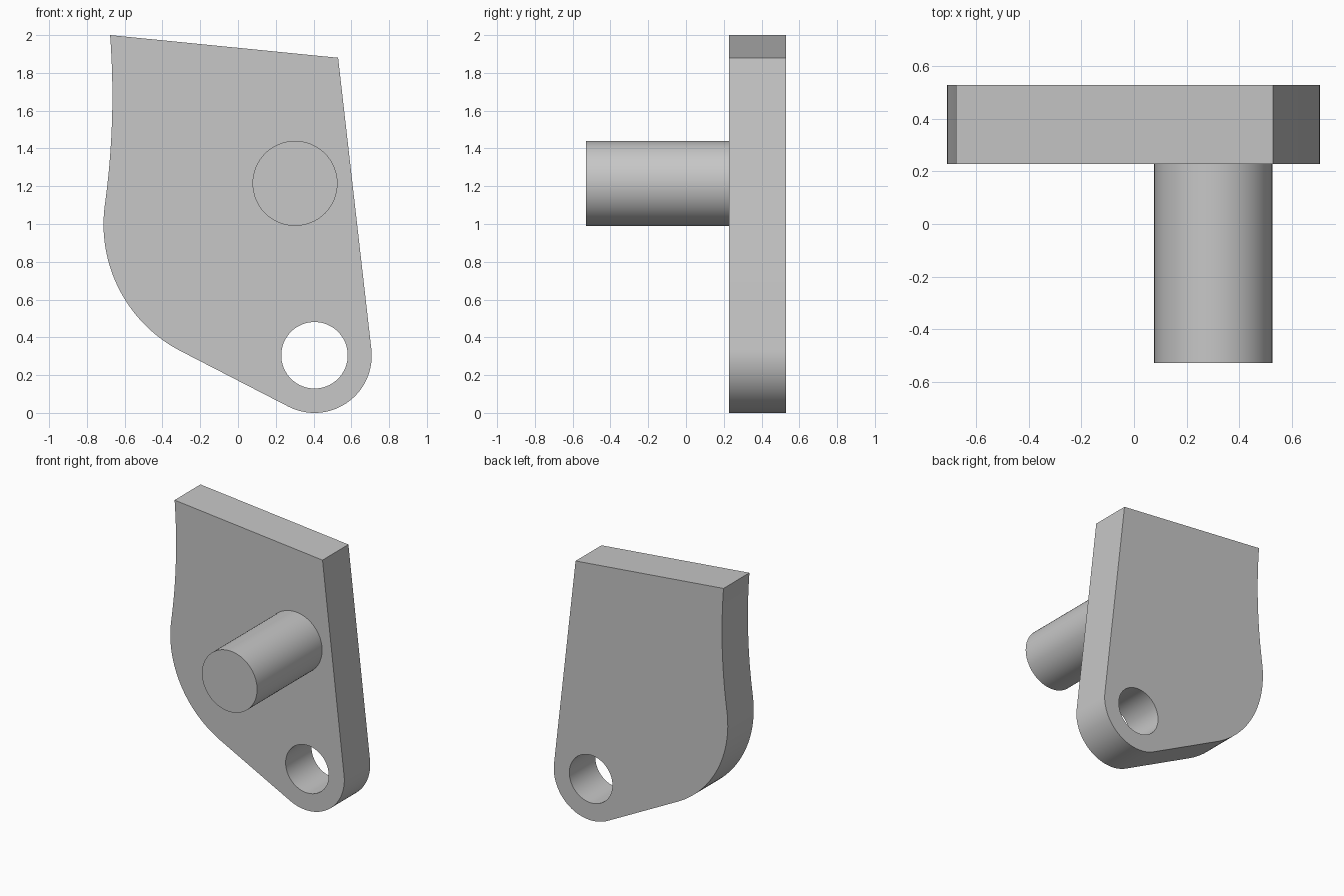
import bpy, bmesh
from math import sin, cos, radians, pi

cube = bpy.data.objects.get("Cube")
if cube:
    bpy.data.objects.remove(cube, do_unlink=True)

FRONT, BACK = 0.228, 0.53      # plate faces along y
PIN_END = -0.53

grey = bpy.data.materials.new("plain grey")
grey.use_nodes = True
colour = (0.57, 0.57, 0.57, 1)
grey.diffuse_color = colour
grey.node_tree.nodes["Principled BSDF"].inputs["Base Color"].default_value = colour


def arc(cx, cz, r, start, end, steps):
    """Points along an arc in the xz plane, angles in degrees."""
    angles = [radians(start + (end - start) * i / steps) for i in range(steps + 1)]
    return [(cx + r * cos(a), cz + r * sin(a)) for a in angles]


def circle(cx, cz, r, steps=64):
    return arc(cx, cz, r, 0, 360, steps)[:-1]


def prism(name, loops, y0, y1):
    """Fill closed loops (outline, then holes) at y0 and extrude them to y1."""
    bm = bmesh.new()
    edges = []
    for loop in loops:
        verts = [bm.verts.new((x, y0, z)) for x, z in loop]
        edges += [bm.edges.new((v, verts[i - 1])) for i, v in enumerate(verts)]
    bmesh.ops.triangle_fill(bm, use_beauty=True, edges=edges)
    result = bmesh.ops.extrude_face_region(bm, geom=bm.faces[:], use_keep_orig=True)
    moved = [g for g in result["geom"] if isinstance(g, bmesh.types.BMVert)]
    bmesh.ops.translate(bm, verts=moved, vec=(0, y1 - y0, 0))
    bmesh.ops.recalc_face_normals(bm, faces=bm.faces[:])
    mesh = bpy.data.meshes.new(name)
    bm.to_mesh(mesh)
    bm.free()
    obj = bpy.data.objects.new(name, mesh)
    bpy.context.collection.objects.link(obj)
    mesh.materials.append(grey)
    bpy.ops.object.select_all(action="DESELECT")
    obj.select_set(True)
    bpy.context.view_layer.objects.active = obj
    bpy.ops.object.shade_smooth_by_angle(angle=pi / 6)
    return obj


# Plate: slanted top, rounded lug, broad lower curve, shallow hollow side
outline = [(0.53, 1.88)]
outline += arc(0.405, 0.303, 0.303, 6.5, -117.3, 36)
outline += arc(0.043, 0.998, 0.755, -117.3, -187.9, 32)
outline += arc(-4.865, 1.68, 4.2, -7.9, 4.37, 16)[1:]
prism("plate", [outline, circle(0.405, 0.305, 0.176)], FRONT, BACK)

# Round pin standing out from the front of the plate
prism("pin", [circle(0.302, 1.215, 0.225)], PIN_END, FRONT)
